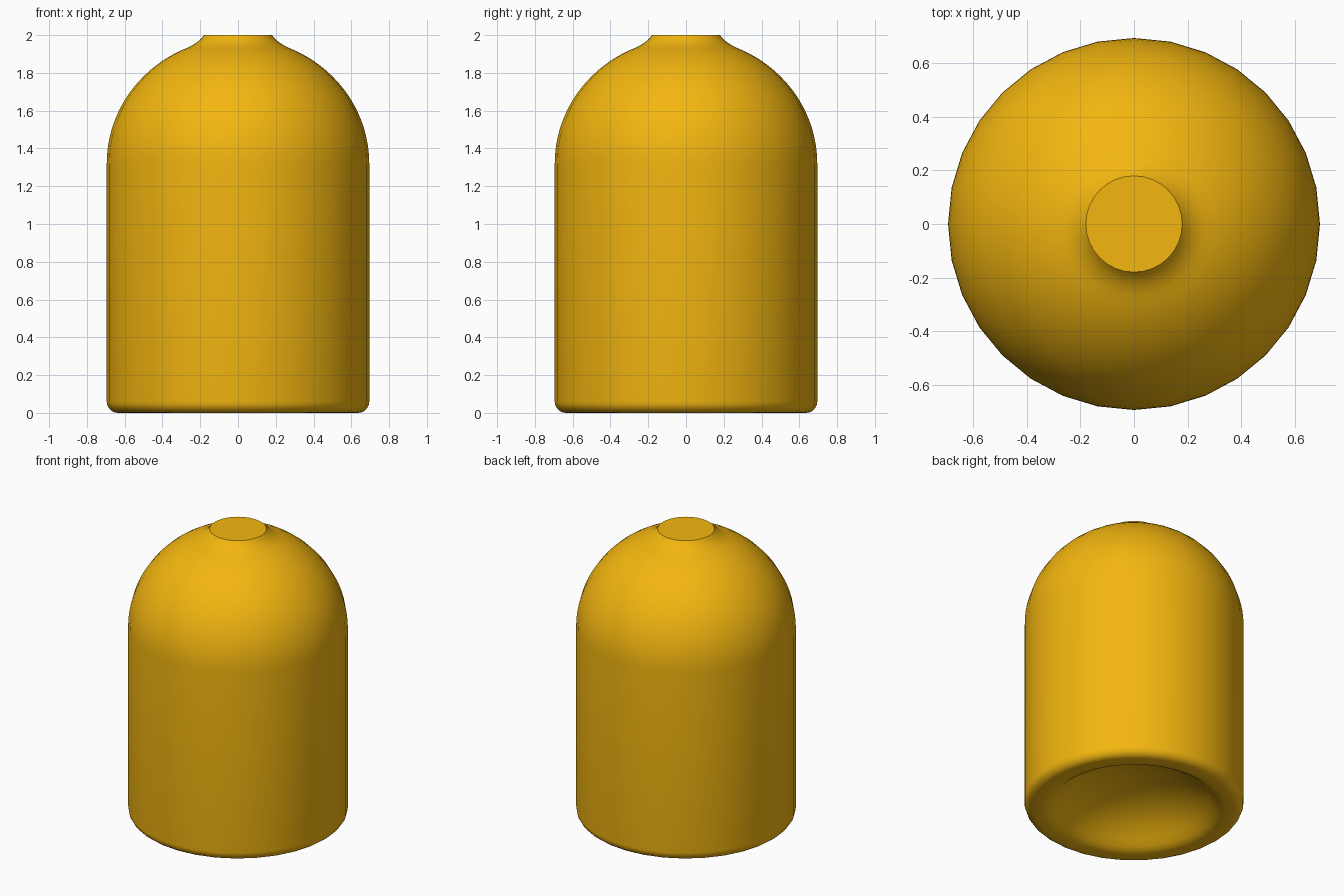
import bpy, bmesh
from math import sin, cos, pi, asin, radians

if "Cube" in bpy.data.objects:
    bpy.data.objects.remove(bpy.data.objects["Cube"])

SIDES = 32
R = 0.695          # body radius
FILLET = 0.06      # rounded foot edge
DOME_Z, DOME_H = 1.32, 0.665

# underside recess, from its centre out to the foot ring
profile = [(0, 0.22), (0.08, 0.217), (0.16, 0.206), (0.25, 0.185), (0.34, 0.152),
           (0.42, 0.107), (0.48, 0.06), (0.52, 0.025), (0.55, 0.007), (0.58, 0)]

# rounded foot edge
for i in range(7):
    a = pi / 2 * i / 6
    profile.append((R - FILLET + FILLET * sin(a), FILLET - FILLET * cos(a)))

# straight wall and dome, up to where the neck starts
end = pi / 2 - asin(0.30 / R)
for i in range(17):
    a = end * i / 16
    profile.append((R * cos(a), DOME_Z + DOME_H * sin(a)))

# flared neck with a flat closed top
profile += [(0.265, 1.934), (0.235, 1.95), (0.21, 1.968), (0.193, 1.984), (0.18, 2.0), (0, 2.0)]

# revolve the profile
bm = bmesh.new()
verts = [bm.verts.new((r, 0, z)) for r, z in profile]
edges = [bm.edges.new(pair) for pair in zip(verts, verts[1:])]
bmesh.ops.spin(bm, geom=verts + edges, cent=(0, 0, 0), axis=(0, 0, 1),
               angle=2 * pi, steps=SIDES, use_duplicate=False)
bmesh.ops.remove_doubles(bm, verts=bm.verts[:], dist=0.0005)
bmesh.ops.recalc_face_normals(bm, faces=bm.faces[:])
mesh = bpy.data.meshes.new("domed_body")
bm.to_mesh(mesh)
bm.free()
body = bpy.data.objects.new("domed_body", mesh)
bpy.context.collection.objects.link(body)

# yellow finish
yellow = bpy.data.materials.new("yellow")
yellow.diffuse_color = (0.9, 0.47, 0.005, 1)
yellow.use_nodes = True
yellow.node_tree.nodes["Principled BSDF"].inputs["Base Color"].default_value = yellow.diffuse_color
mesh.materials.append(yellow)

# smooth shading, crisp top rim
bpy.context.view_layer.objects.active = body
body.select_set(True)
bpy.ops.object.shade_smooth_by_angle(angle=radians(35))
